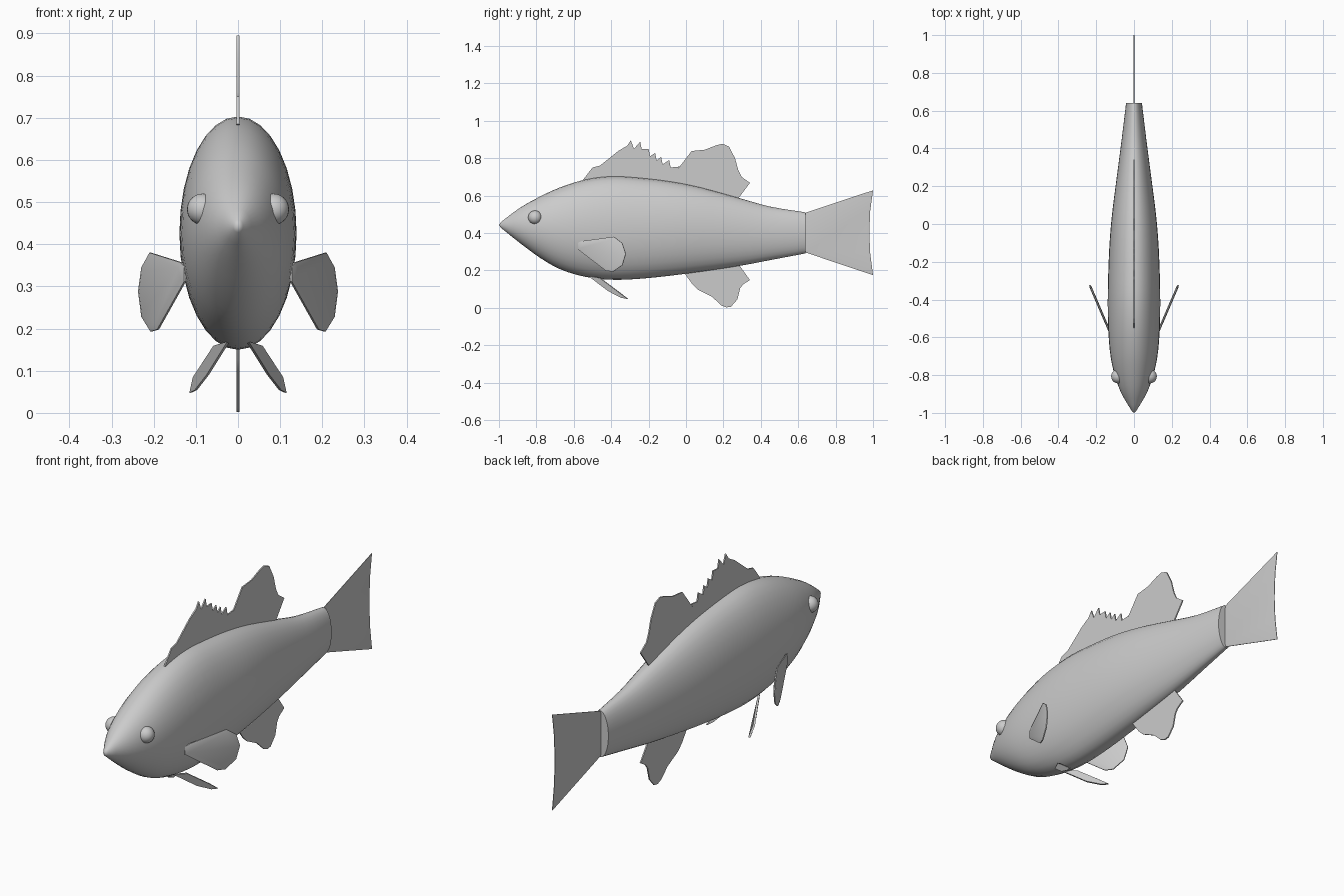
import bpy, bmesh, math
from mathutils import Vector

cube = bpy.data.objects.get("Cube")
if cube:
    bpy.data.objects.remove(cube, do_unlink=True)

grey = bpy.data.materials.new("plain_grey")
grey.use_nodes = True
grey.diffuse_color = (0.6, 0.6, 0.6, 1)
grey.node_tree.nodes["Principled BSDF"].inputs["Base Color"].default_value = (0.6, 0.6, 0.6, 1)


def finish(name, bm, angle=35, mirrored=False):
    """Turn a bmesh into a named, shaded object, optionally mirrored across x."""
    bmesh.ops.recalc_face_normals(bm, faces=bm.faces[:])
    mesh = bpy.data.meshes.new(name)
    bm.to_mesh(mesh)
    bm.free()
    mesh.materials.append(grey)
    obj = bpy.data.objects.new(name, mesh)
    bpy.context.collection.objects.link(obj)
    if mirrored:
        obj.modifiers.new("mirror", 'MIRROR')
    bpy.ops.object.select_all(action='DESELECT')
    obj.select_set(True)
    bpy.context.view_layer.objects.active = obj
    bpy.ops.object.shade_smooth_by_angle(angle=math.radians(angle))
    return obj


def fin(name, points, thickness, rim=0, mirrored=False):
    """Thin plate around an outline, with an optional tapered rim."""
    bm = bmesh.new()
    face = bm.faces.new([bm.verts.new(p) for p in points])
    face.normal_update()
    normal = face.normal.copy()
    edge = thickness * (0.4 if rim else 1)
    for v in bm.verts:
        v.co -= normal * edge / 2
    ext = bmesh.ops.extrude_face_region(bm, geom=[face], use_keep_orig=True)
    for v in [g for g in ext["geom"] if isinstance(g, bmesh.types.BMVert)]:
        v.co += normal * edge
    bmesh.ops.recalc_face_normals(bm, faces=bm.faces[:])
    if rim:
        caps = [f for f in bm.faces if abs(f.normal.dot(normal)) > 0.9]
        bmesh.ops.inset_individual(bm, faces=caps, thickness=rim,
                                   depth=(thickness - edge) / 2)
    return finish(name, bm, mirrored=mirrored)


def flat_fin(name, outline, thickness=0.006, rim=0):
    return fin(name, [(0, y, z) for y, z in outline], thickness, rim)


def catmull(a, b, c, d, t):
    return 0.5 * (2 * b + (c - a) * t + (2 * a - 5 * b + 4 * c - d) * t * t
                  + (3 * b - a - 3 * c + d) * t ** 3)


# Body: elliptical sections (y, top, bottom, half width)
sections = [(-0.99, 0.458, 0.428, 0.012), (-0.89, 0.533, 0.348, 0.07),
            (-0.78, 0.595, 0.267, 0.108), (-0.67, 0.645, 0.205, 0.128),
            (-0.54, 0.685, 0.166, 0.137), (-0.4, 0.703, 0.15, 0.139),
            (-0.25, 0.695, 0.155, 0.136), (-0.08, 0.675, 0.172, 0.128),
            (0.08, 0.643, 0.193, 0.113), (0.28, 0.588, 0.223, 0.087),
            (0.45, 0.541, 0.255, 0.065), (0.64, 0.51, 0.291, 0.042)]
rows = [Vector(s) for s in sections]
rows = [2 * rows[0] - rows[1]] + rows + [2 * rows[-1] - rows[-2]]
dense = [catmull(*rows[i:i + 4], k / 3) for i in range(len(rows) - 3) for k in range(3)]
dense.append(rows[-2])

SIDES = 32
bm = bmesh.new()
rings = []
for y, top, bottom, half in dense:
    ring = []
    for i in range(SIDES):
        a = math.tau * i / SIDES
        ring.append(bm.verts.new((half * math.sin(a), y,
                                  (top + bottom) / 2 + (top - bottom) / 2 * math.cos(a))))
    rings.append(ring)
for r, s in zip(rings, rings[1:]):
    for i in range(SIDES):
        j = (i + 1) % SIDES
        bm.faces.new((r[i], r[j], s[j], s[i]))
nose = bm.verts.new((0, -1, 0.443))
for i in range(SIDES):
    bm.faces.new((nose, rings[0][(i + 1) % SIDES], rings[0][i]))
bm.faces.new(rings[-1])
finish("body", bm, angle=60)

# Eyes
bm = bmesh.new()
bmesh.ops.create_uvsphere(bm, u_segments=24, v_segments=16, radius=0.037)
bmesh.ops.translate(bm, verts=bm.verts[:], vec=(0.084, -0.807, 0.483))
finish("eyes", bm, mirrored=True)

# Tail fin
flat_fin("tail_fin", [(0.62, 0.3), (0.62, 0.5), (0.65, 0.512), (1, 0.628),
                      (0.985, 0.52), (0.98, 0.4), (0.985, 0.29), (1, 0.175), (0.65, 0.292)],
         rim=0.015)

# Spiny dorsal fin: rising front edge, then shrinking spikes
spiny = [(-0.1, 0.62), (-0.45, 0.62), (-0.55, 0.685), (-0.5, 0.75), (-0.46, 0.76),
         (-0.36, 0.84), (-0.315, 0.866), (-0.295, 0.895), (-0.278, 0.85)]
spikes = [(-0.245, 0.888), (-0.2, 0.85), (-0.165, 0.828), (-0.133, 0.807), (-0.09, 0.79)]
for y, z in spikes:
    spiny += [(y, z), (y + 0.008, z - 0.04)]
spiny += [(-0.035, 0.755), (-0.09, 0.675)]
flat_fin("spiny_dorsal_fin", spiny)

# Soft dorsal fin and anal fin
flat_fin("soft_dorsal_fin", [(0.25, 0.55), (-0.05, 0.62), (-0.095, 0.675), (0.03, 0.838),
                             (0.1, 0.845), (0.16, 0.868), (0.195, 0.877), (0.23, 0.862),
                             (0.262, 0.8), (0.28, 0.735), (0.297, 0.7), (0.342, 0.668),
                             (0.28, 0.585)])
flat_fin("anal_fin", [(0.22, 0.28), (0.03, 0.26), (-0.01, 0.187), (0.035, 0.125),
                      (0.065, 0.096), (0.14, 0.058), (0.19, 0.012), (0.215, 0.002),
                      (0.24, 0.005), (0.275, 0.045), (0.29, 0.105), (0.305, 0.125),
                      (0.342, 0.148), (0.28, 0.235)])

# Pectoral fins, flaring out towards the back
pectoral = [(-0.577, 0.348), (-0.555, 0.357), (-0.385, 0.38), (-0.34, 0.345), (-0.322, 0.288),
            (-0.34, 0.228), (-0.39, 0.193), (-0.428, 0.198), (-0.577, 0.312)]
fin("pectoral_fins", [(0.137 + (y + 0.55) * 0.43, y, z) for y, z in pectoral],
    0.012, rim=0.014, mirrored=True)

# Pelvic fins, splayed below the belly
fin("pelvic_fins", [(0.022, -0.52, 0.17), (0.055, -0.46, 0.16), (0.104, -0.36, 0.085),
                    (0.112, -0.312, 0.048), (0.1, -0.345, 0.054), (0.072, -0.415, 0.09)],
    0.008, mirrored=True)
